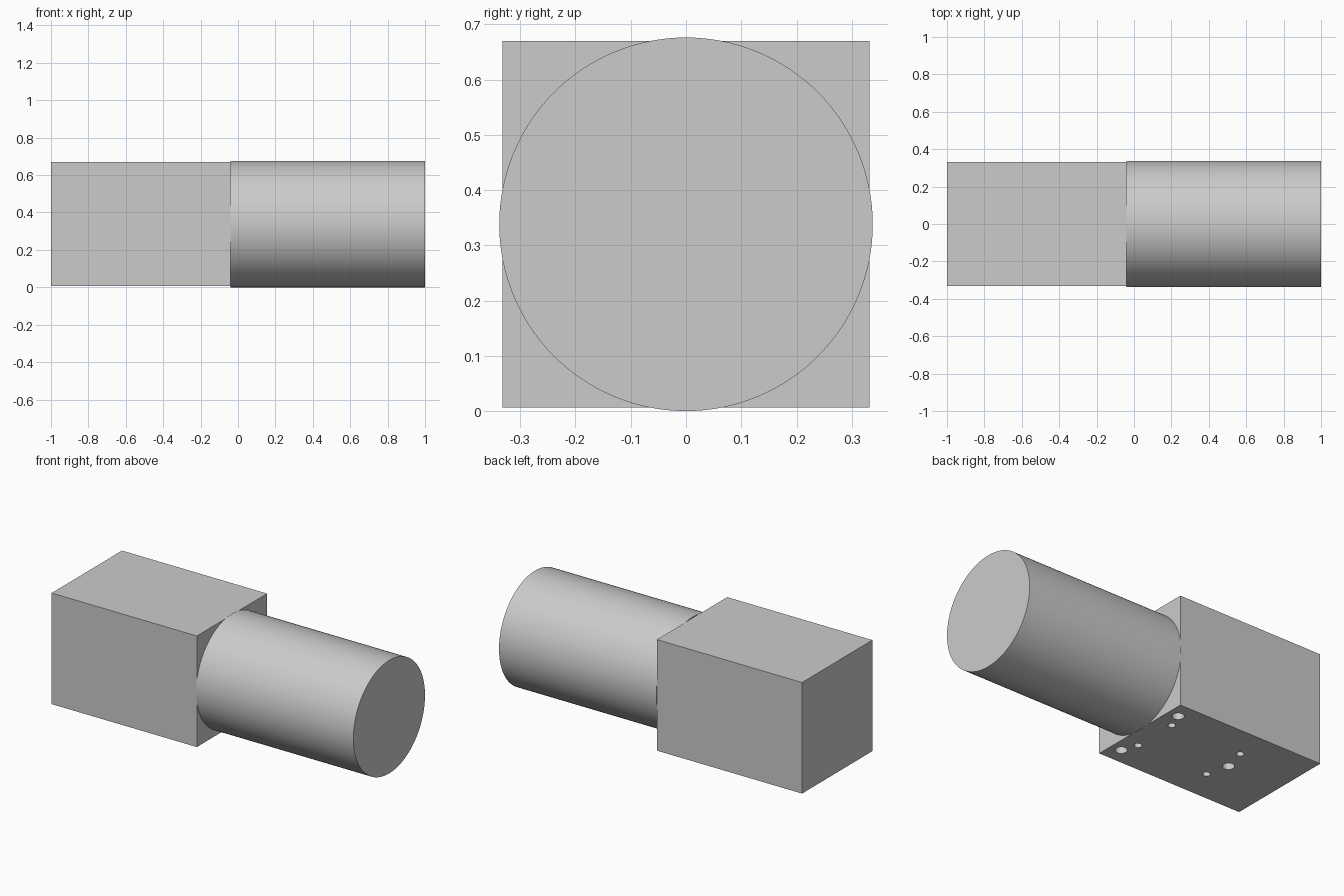
import bpy, bmesh, math
from mathutils import Matrix, Vector

default = bpy.data.objects.get("Cube")
if default:
    bpy.data.objects.remove(default, do_unlink=True)

# Single grey material
grey = bpy.data.materials.new("plain_grey")
grey.use_nodes = True
COLOR = (0.6, 0.6, 0.6, 1)
grey.diffuse_color = COLOR
grey.node_tree.nodes["Principled BSDF"].inputs["Base Color"].default_value = COLOR

AXIS_Z = 0.338      # height of the shared centre line
JOINT_X = -0.04     # where block and barrel meet
HALF = 0.332        # half width of the square block
RADIUS = 0.338
HOLE_DEPTH = 0.12


def make_object(name, bm):
    mesh = bpy.data.meshes.new(name)
    bmesh.ops.recalc_face_normals(bm, faces=bm.faces)
    bm.to_mesh(mesh)
    bm.free()
    mesh.materials.append(grey)
    obj = bpy.data.objects.new(name, mesh)
    bpy.context.collection.objects.link(obj)
    return obj


def smooth(obj):
    bpy.ops.object.select_all(action="DESELECT")
    obj.select_set(True)
    bpy.context.view_layer.objects.active = obj
    bpy.ops.object.shade_smooth_by_angle(angle=math.radians(30))


# Square block
bm = bmesh.new()
size = Vector((JOINT_X + 1, 2 * HALF, 2 * HALF))
bmesh.ops.create_cube(bm, size=1, matrix=Matrix.Translation(((JOINT_X - 1) / 2, 0, AXIS_Z))
                      @ Matrix.Diagonal(size).to_4x4())
block = make_object("square_block", bm)

# Round barrel along x
bm = bmesh.new()
bmesh.ops.create_cone(bm, cap_ends=True, segments=128, radius1=RADIUS, radius2=RADIUS,
                      depth=1 - JOINT_X,
                      matrix=Matrix.Translation(((1 + JOINT_X) / 2, 0, AXIS_Z))
                      @ Matrix.Rotation(math.pi / 2, 4, "Y"))
barrel = make_object("round_barrel", bm)

# Mounting holes in the underside: x, y, radius, mirrored across y
LARGE, SMALL = 0.033, 0.021
holes = [(-0.648, 0, LARGE)]
for x, y, r in [(-0.107, 0.233, LARGE), (-0.143, 0.138, SMALL), (-0.612, 0.138, SMALL)]:
    holes += [(x, y, r), (x, -y, r)]

bm = bmesh.new()
bottom = AXIS_Z - HALF
for x, y, r in holes:
    bmesh.ops.create_cone(bm, cap_ends=True, segments=32, radius1=r, radius2=r,
                          depth=2 * HOLE_DEPTH, matrix=Matrix.Translation((x, y, bottom)))
cutter = make_object("hole_cutter", bm)
cutter.hide_render = True

cut = block.modifiers.new("mounting_holes", "BOOLEAN")
cut.operation = "DIFFERENCE"
cut.solver = "EXACT"
cut.object = cutter
bpy.ops.object.select_all(action="DESELECT")
block.select_set(True)
bpy.context.view_layer.objects.active = block
bpy.ops.object.modifier_apply(modifier=cut.name)
bpy.data.objects.remove(cutter, do_unlink=True)

smooth(block)
smooth(barrel)
